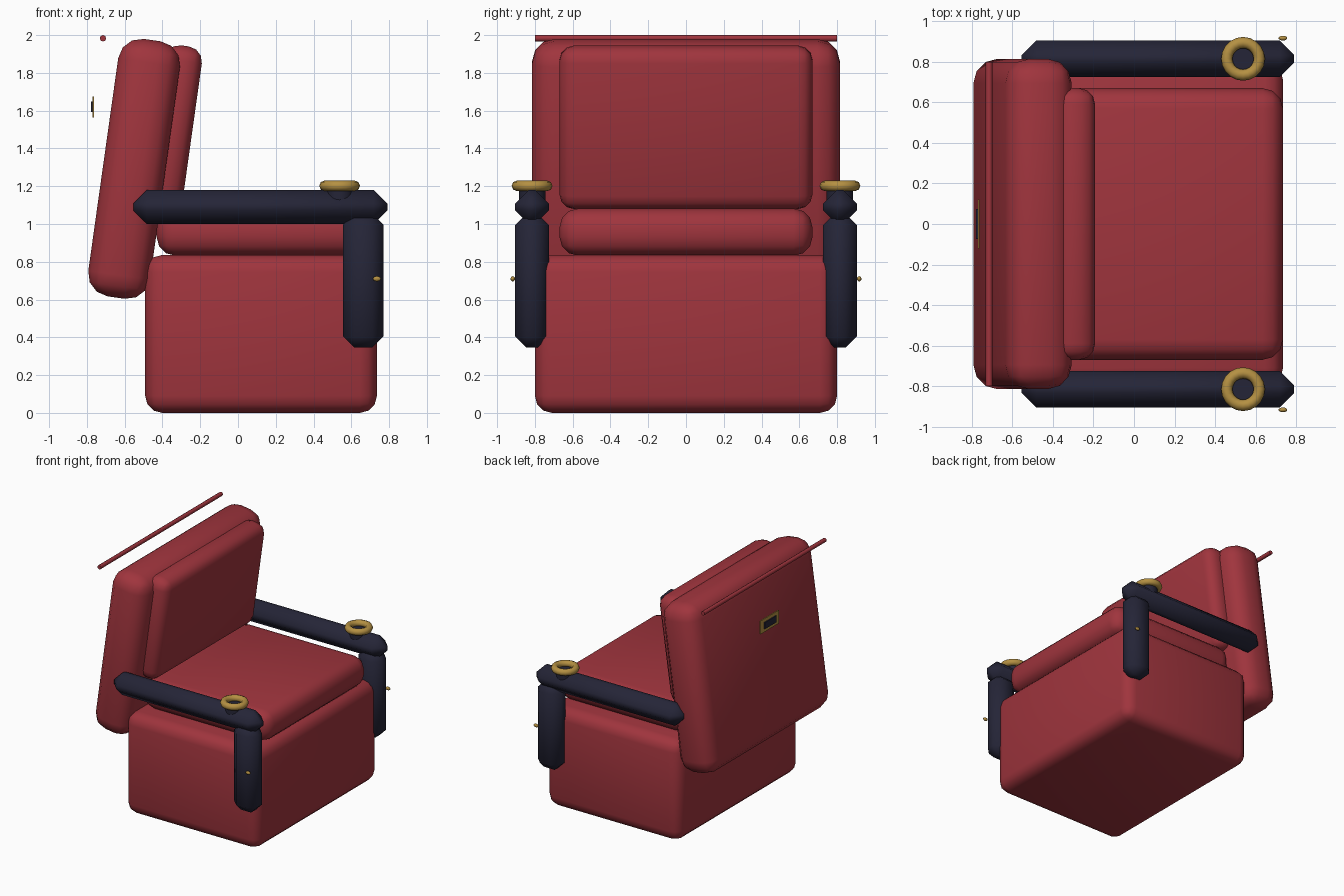
import bpy
from math import radians, pi

cube = bpy.data.objects.get("Cube")
if cube:
    bpy.data.objects.remove(cube, do_unlink=True)


def make_material(name, rgb):
    mat = bpy.data.materials.new(name)
    mat.use_nodes = True
    mat.diffuse_color = (*rgb, 1)
    mat.node_tree.nodes["Principled BSDF"].inputs["Base Color"].default_value = (*rgb, 1)
    return mat


RED = make_material("red upholstery", (0.35, 0.035, 0.047))
NAVY = make_material("dark navy", (0.018, 0.018, 0.038))
GOLD = make_material("antique gold", (0.46, 0.28, 0.055))


def finish(name, mat, smooth=True):
    obj = bpy.context.object
    obj.name = name
    obj.data.materials.append(mat)
    if smooth:
        bpy.ops.object.shade_smooth_by_angle(angle=radians(50))
    return obj


def box(name, center, size, mat, bevel=0.0, segments=3, tilt=0.0):
    """Box with rounded or chamfered edges, tilted about the y axis."""
    bpy.ops.mesh.primitive_cube_add(size=1, location=center)
    obj = bpy.context.object
    obj.scale = size
    bpy.ops.object.transform_apply(location=False, rotation=False, scale=True)
    obj.rotation_euler.y = radians(tilt)
    if bevel:
        mod = obj.modifiers.new("rounded edges", "BEVEL")
        mod.width, mod.segments = bevel, segments
        bpy.ops.object.modifier_apply(modifier=mod.name)
    return finish(name, mat, bevel > 0)


# Upholstered body
box("base", (0.122, 0, 0.418), (1.227, 1.6, 0.836), RED, 0.09)
box("seat_cushion", (0.152, 0, 0.957), (1.166, 1.34, 0.25), RED, 0.1)
box("backrest", (-0.55, 0, 1.292), (0.33, 1.63, 1.376), RED, 0.12, tilt=8)
box("back_cushion", (-0.34, 0, 1.512), (0.2, 1.34, 0.87), RED, 0.08, tilt=8)

# Arms, posts, cup holders and studs on both sides
for side, label in ((1, "left"), (-1, "right")):
    y = side * 0.815
    box(f"{label}_armrest", (0.118, y, 1.09), (1.345, 0.18, 0.18), NAVY, 0.072, 1)
    box(f"{label}_arm_post", (0.663, y, 0.7), (0.215, 0.178, 0.71), NAVY, 0.06, 1)

    bpy.ops.mesh.primitive_cylinder_add(vertices=20, radius=0.07, depth=0.11,
                                        location=(0.538, y, 1.133))
    finish(f"{label}_cup_well", NAVY)
    bpy.ops.mesh.primitive_torus_add(major_radius=0.08, minor_radius=0.028,
                                     major_segments=20, minor_segments=8,
                                     location=(0.538, y, 1.202))
    finish(f"{label}_cup_ring", GOLD)

    bpy.ops.mesh.primitive_uv_sphere_add(segments=10, ring_count=6, radius=1,
                                         location=(0.735, side * 0.917, 0.71))
    bpy.context.object.scale = (0.022, 0.012, 0.014)
    finish(f"{label}_post_stud", GOLD)

# Piping rod behind the top of the backrest
bpy.ops.mesh.primitive_cylinder_add(vertices=8, radius=0.017, depth=1.6,
                                    location=(-0.715, 0, 1.983), rotation=(pi / 2, 0, 0))
finish("top_piping", RED)

# Small framed plate behind the backrest
box("plate_frame", (-0.766, 0, 1.62), (0.009, 0.24, 0.11), GOLD)
box("plate_panel", (-0.774, 0, 1.62), (0.009, 0.15, 0.055), NAVY)
